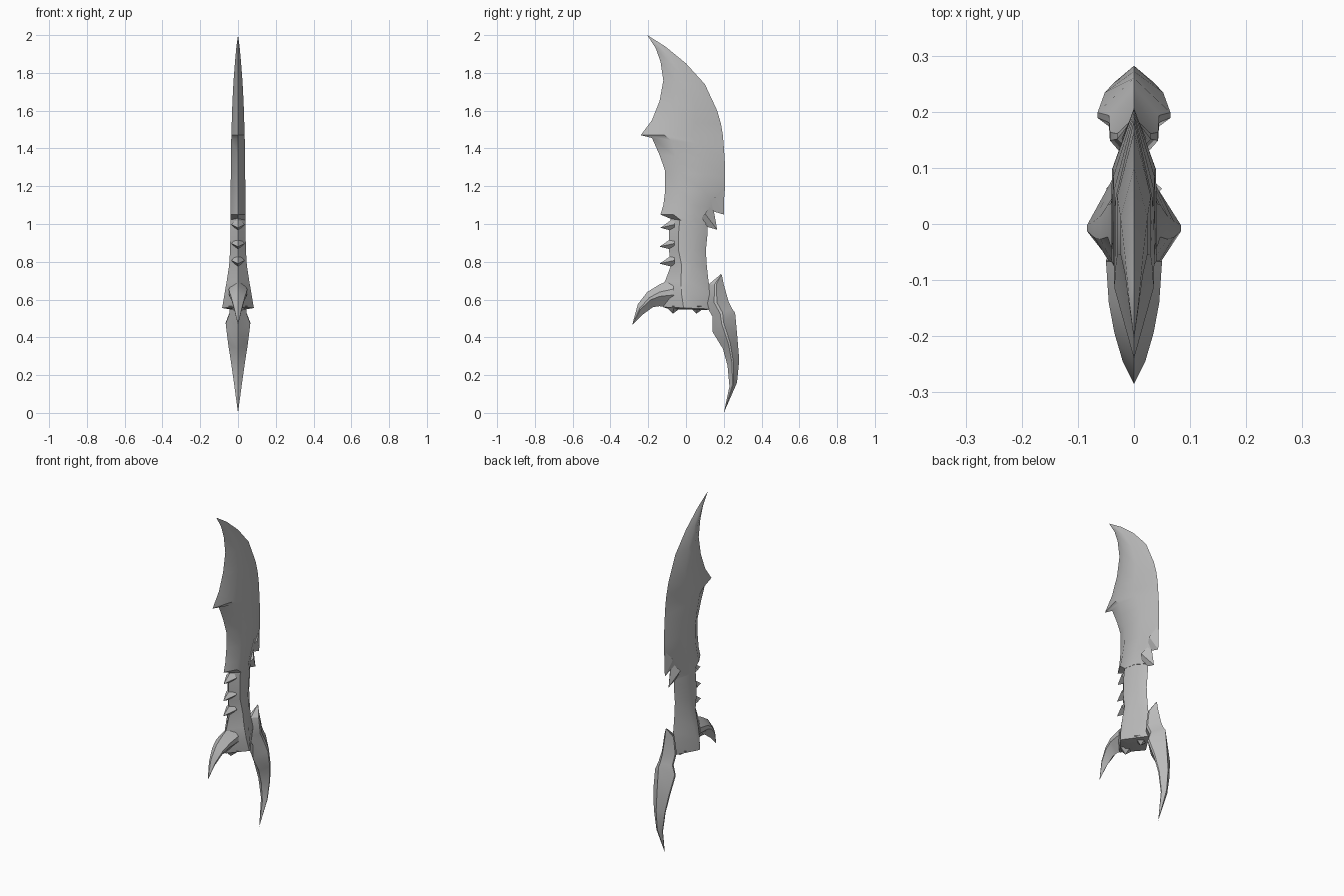
import bpy
import bmesh
import math
from mathutils import Vector

default_cube = bpy.data.objects.get("Cube")
if default_cube:
    bpy.data.objects.remove(default_cube, do_unlink=True)

# One plain grey for the whole knife
grey = bpy.data.materials.new("plain grey")
grey.use_nodes = True
grey.diffuse_color = (0.5, 0.5, 0.5, 1)
grey.node_tree.nodes["Principled BSDF"].inputs["Base Color"].default_value = grey.diffuse_color


def finish(name, bm):
    """Clean the mesh, turn it into an object and shade it."""
    bmesh.ops.remove_doubles(bm, verts=bm.verts, dist=0.0005)
    bmesh.ops.recalc_face_normals(bm, faces=bm.faces)
    mesh = bpy.data.meshes.new(name)
    bm.to_mesh(mesh)
    bm.free()
    mesh.materials.append(grey)
    part = bpy.data.objects.new(name, mesh)
    bpy.context.collection.objects.link(part)
    bpy.ops.object.select_all(action="DESELECT")
    part.select_set(True)
    bpy.context.view_layer.objects.active = part
    bpy.ops.object.shade_smooth_by_angle(angle=math.radians(32))
    return part


def loft(name, rows):
    """Skin bevelled sections; a row is edge y, z, other edge y, z, half thickness, flat width."""
    bm = bmesh.new()
    rings = []
    for y0, z0, y1, z1, half, flat in rows:
        first, last = Vector((0, y0, z0)), Vector((0, y1, z1))
        near = first.lerp(last, 0.45 - flat)
        far = first.lerp(last, 0.45 + flat)
        side = Vector((half, 0, 0))
        section = (first, near + side, far + side, last, far - side, near - side)
        rings.append([bm.verts.new(point) for point in section])
    for upper, lower in zip(rings, rings[1:]):
        for i in range(len(upper)):
            j = (i + 1) % len(upper)
            bm.faces.new((upper[i], upper[j], lower[j], lower[i]))
    bm.faces.new(rings[0])
    bm.faces.new(rings[-1])
    return finish(name, bm)


def spike(name, top, bottom, tip, half):
    """A four-sided thorn on a diamond base; points are y, z pairs."""
    bm = bmesh.new()
    top, bottom, tip = (Vector((0, *point)) for point in (top, bottom, tip))
    middle = (top + bottom) / 2
    side = Vector((half, 0, 0))
    base = [bm.verts.new(p) for p in (top, middle + side, bottom, middle - side)]
    point = bm.verts.new(tip)
    bm.faces.new(base)
    for i in range(len(base)):
        bm.faces.new((base[i], base[(i + 1) % len(base)], point))
    return finish(name, bm)


# Curved blade with a barb on its front edge
loft("blade", [
    (-.205, 2, -.205, 2, 0, 0),
    (-.16, 1.93, -.11, 1.94, .009, .1),
    (-.135, 1.86, 0, 1.85, .016, .12),
    (-.12, 1.76, .1, 1.74, .024, .15),
    (-.14, 1.65, .165, 1.6, .03, .17),
    (-.18, 1.55, .185, 1.53, .033, .17),
    (-.24, 1.47, .195, 1.47, .035, .16),
    (-.18, 1.455, .2, 1.41, .036, .18),
    (-.14, 1.365, .205, 1.34, .037, .2),
    (-.11, 1.28, .207, 1.25, .038, .21),
    (-.11, 1.18, .205, 1.17, .039, .21),
    (-.12, 1.1, .155, 1.09, .04, .2),
    (-.135, 1.05, .14, 1.05, .04, .2),
    (-.075, 1.025, .12, 1, .04, .2),
])

# Grip flaring into the guard
loft("grip", [
    (-.08, 1.04, .115, 1.03, .038, .2),
    (-.09, .96, .115, .96, .04, .2),
    (-.09, .86, .105, .86, .042, .19),
    (-.08, .78, .11, .78, .047, .15),
    (-.11, .7, .12, .69, .06, .09),
    (-.14, .64, .15, .62, .071, .05),
    (-.12, .56, .13, .55, .084, .02),
    (-.09, .55, .11, .545, .04, .02),
])

# Short claw at the front of the guard
loft("front_claw", [
    (-.07, .71, -.06, .555, .05, .1),
    (-.14, .68, -.14, .565, .045, .1),
    (-.205, .64, -.175, .56, .035, .08),
    (-.255, .575, -.23, .52, .02, .06),
    (-.285, .465, -.285, .465, 0, 0),
])

# Long claw at the back, with a wide knuckle
loft("rear_claw", [
    (.185, .735, .19, .73, .002, 0),
    (.12, .68, .2, .68, .03, .06),
    (.1, .58, .225, .59, .043, .06),
    (.14, .51, .245, .55, .045, .06),
    (.14, .43, .26, .53, .065, .04),
    (.195, .34, .272, .4, .052, .06),
    (.22, .25, .282, .28, .036, .06),
    (.23, .14, .27, .16, .02, .06),
    (.2, 0, .2, 0, 0, 0),
])

# Row of thorns down the front of the grip
for i, height in enumerate((.98, .88, .79)):
    spike(f"grip_thorn_{i + 1}", (-.06, height + .055), (-.06, height - .02),
          (-.135 - .005 * (i > 0), height), .035)

# Swept teeth where the cutting edge ends
spike("upper_edge_tooth", (.204, 1.2), (.1, 1.08), (.2, 1.05), .022)
spike("lower_edge_tooth", (.14, 1.11), (.06, 1), (.165, .97), .034)

# Blunt teeth under the guard
for name, y in (("front_pommel_tooth", -.07), ("rear_pommel_tooth", .055)):
    spike(name, (y - .04, .565), (y + .055, .565), (y, .525), .05)
